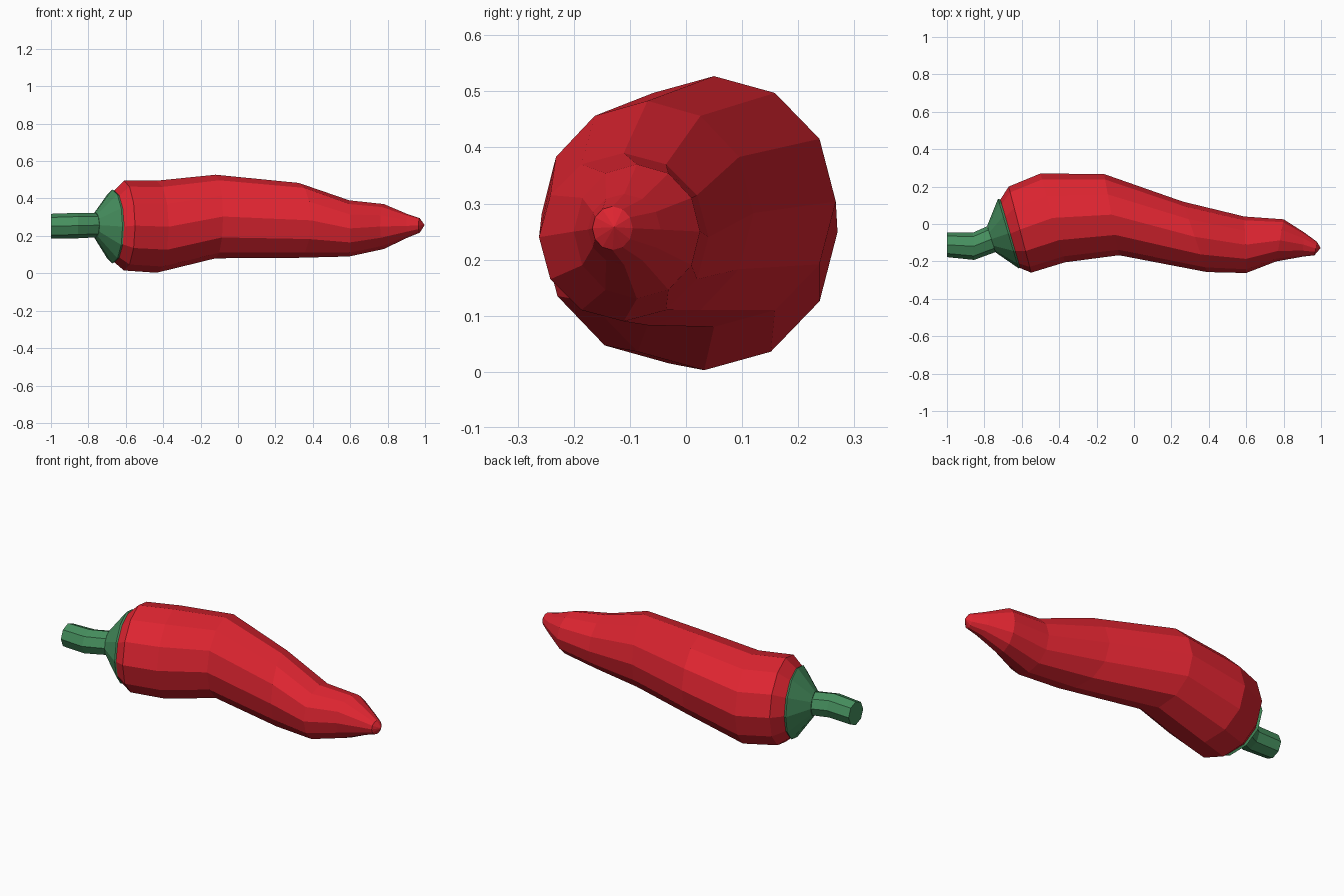
import bpy, bmesh, math
from mathutils import Vector

if "Cube" in bpy.data.objects:
    bpy.data.objects.remove(bpy.data.objects["Cube"])


def material(name, rgb):
    m = bpy.data.materials.new(name)
    m.diffuse_color = (*rgb, 1)
    m.use_nodes = True
    m.node_tree.nodes["Principled BSDF"].inputs["Base Color"].default_value = m.diffuse_color
    return m


def loft(name, rings, sides, mat, tip=None):
    """Each ring: back point (x, y), front point (x, y), low z, high z."""
    bm = bmesh.new()
    loops = []
    for ax, ay, bx, by, z0, z1 in rings:
        c = Vector(((ax + bx) / 2, (ay + by) / 2, (z0 + z1) / 2))
        u = Vector(((ax - bx) / 2, (ay - by) / 2, 0))
        v = Vector((0, 0, (z1 - z0) / 2))
        angles = [2 * math.pi * i / sides for i in range(sides)]
        loops.append([bm.verts.new(c + u * math.cos(a) + v * math.sin(a)) for a in angles])
    for p, q in zip(loops, loops[1:]):
        for i in range(sides):
            j = (i + 1) % sides
            bm.faces.new((p[i], p[j], q[j], q[i]))
    bm.faces.new(loops[0])
    if tip:
        t = bm.verts.new(tip)
        for i in range(sides):
            bm.faces.new((loops[-1][i], loops[-1][(i + 1) % sides], t))
    else:
        bm.faces.new(loops[-1])
    bmesh.ops.recalc_face_normals(bm, faces=bm.faces)
    me = bpy.data.meshes.new(name)
    bm.to_mesh(me)
    bm.free()
    me.materials.append(mat)
    ob = bpy.data.objects.new(name, me)
    bpy.context.collection.objects.link(ob)
    return ob


red = material("chili red", (0.73, 0.018, 0.03))
green = material("stem green", (0.061, 0.275, 0.112))

# Curved red fruit, from shoulder to tip
loft("pepper_body", [
    (-0.715, 0.13, -0.61, -0.235, 0.06, 0.44),
    (-0.67, 0.20, -0.55, -0.26, 0.015, 0.495),
    (-0.50, 0.27, -0.37, -0.205, 0.003, 0.495),
    (-0.16, 0.267, -0.08, -0.167, 0.08, 0.527),
    (0.26, 0.12, 0.39, -0.257, 0.083, 0.483),
    (0.59, 0.04, 0.60, -0.262, 0.09, 0.39),
    (0.80, 0.025, 0.76, -0.20, 0.13, 0.37),
    (0.91, -0.045, 0.90, -0.175, 0.19, 0.317),
    (0.978, -0.095, 0.965, -0.167, 0.217, 0.295),
], 12, red, tip=(0.998, -0.128, 0.258))

# Green cap at the shoulder
loft("pepper_cap", [
    (-0.785, -0.01, -0.74, -0.152, 0.19, 0.325),
    (-0.727, 0.135, -0.617, -0.237, 0.053, 0.447),
    (-0.712, 0.13, -0.607, -0.235, 0.06, 0.44),
], 12, green)

# Bent green stem
loft("pepper_stem", [
    (-1.0, -0.045, -1.0, -0.177, 0.185, 0.318),
    (-0.86, -0.046, -0.855, -0.192, 0.187, 0.323),
    (-0.785, -0.012, -0.74, -0.15, 0.192, 0.323),
], 8, green)
